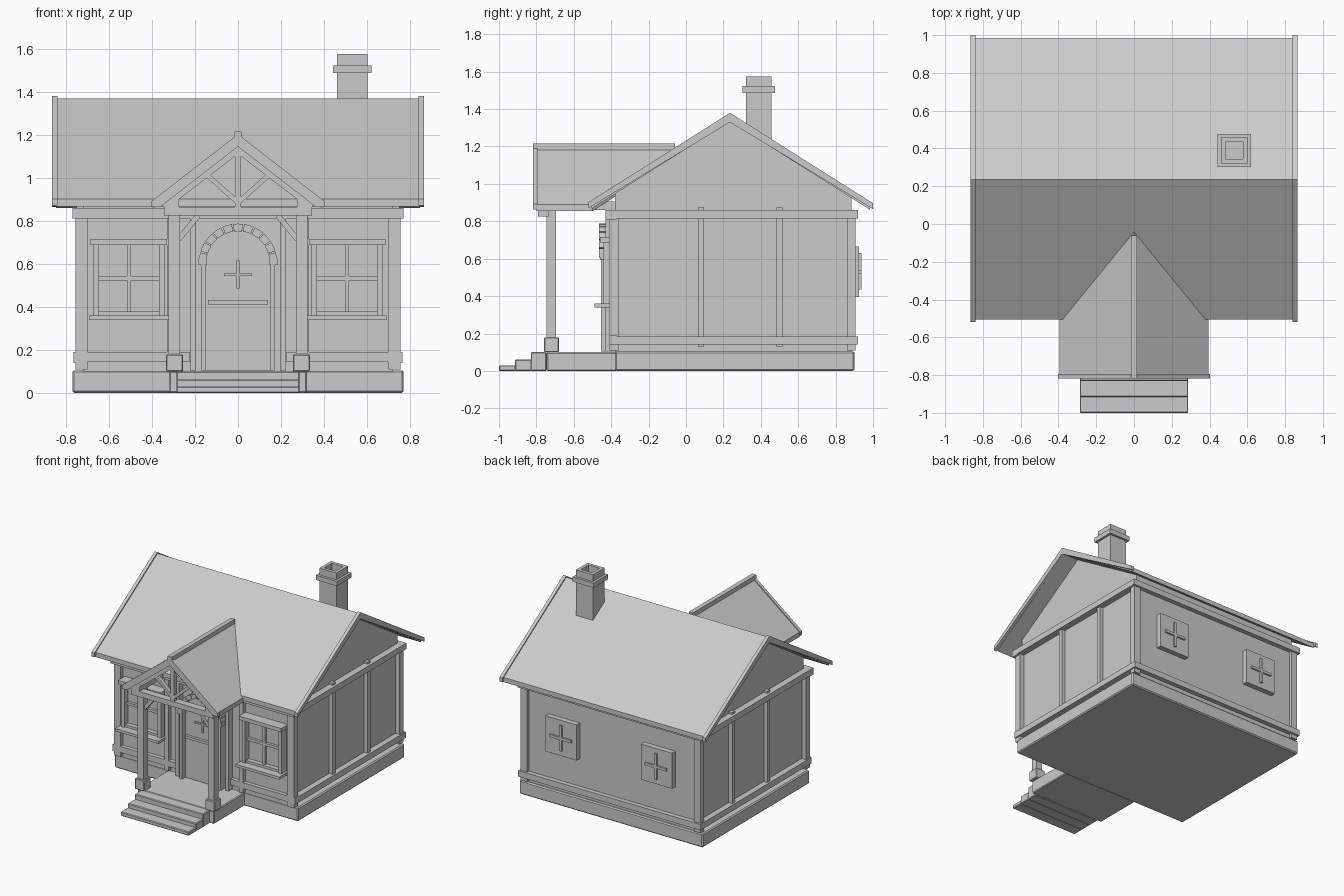
import bpy, bmesh, math
from mathutils import Vector

if "Cube" in bpy.data.objects:
    bpy.data.objects.remove(bpy.data.objects["Cube"])

grey = bpy.data.materials.new("plain grey")
grey.diffuse_color = (0.6, 0.6, 0.6, 1)
grey.use_nodes = True
grey.node_tree.nodes["Principled BSDF"].inputs["Base Color"].default_value = grey.diffuse_color


def solid(name, pts, vec, bevel=0):
    """Extrude a flat outline of 3D points along vec."""
    bm = bmesh.new()
    f = bm.faces.new([bm.verts.new(p) for p in pts])
    r = bmesh.ops.extrude_face_region(bm, geom=[f], use_keep_orig=True)
    moved = [g for g in r["geom"] if isinstance(g, bmesh.types.BMVert)]
    bmesh.ops.translate(bm, verts=moved, vec=Vector(vec))
    bmesh.ops.recalc_face_normals(bm, faces=bm.faces)
    me = bpy.data.meshes.new(name)
    bm.to_mesh(me)
    bm.free()
    me.materials.append(grey)
    ob = bpy.data.objects.new(name, me)
    bpy.context.collection.objects.link(ob)
    if bevel:
        m = ob.modifiers.new("bevel", "BEVEL")
        m.width, m.segments = bevel, 1
    return ob


def box(name, x0, x1, y0, y1, z0, z1, bevel=0):
    return solid(name, [(x0, y0, z0), (x1, y0, z0), (x1, y1, z0), (x0, y1, z0)],
                 (0, 0, z1 - z0), bevel)


def sbox(name, s, x0, x1, *rest, **kw):
    """Box mirrored to side s."""
    a, b = sorted((s * x0, s * x1))
    return box(name, a, b, *rest, **kw)


def front(name, pts, y0, y1):
    """Outline in x,z extruded in y."""
    return solid(name, [(x, y0, z) for x, z in pts], (0, y1 - y0, 0))


def side(name, pts, x0, x1):
    """Outline in y,z extruded in x."""
    return solid(name, [(x0, y, z) for y, z in pts], (x1 - x0, 0, 0))


def bar(name, p, q, w, y0, y1):
    """Sloping timber in the x,z plane."""
    p, q = Vector(p), Vector(q)
    d = (q - p).normalized()
    n = Vector((-d.y, d.x)) * w / 2
    return front(name, [p + n, q + n, q - n, p - n], y0, y1)


def arc(r, a0, a1, n, cz):
    return [(r * math.cos(a0 + (a1 - a0) * i / n), cz + r * math.sin(a0 + (a1 - a0) * i / n))
            for i in range(n + 1)]


# foundation, porch floor and steps
box("foundation", -0.77, 0.77, -0.38, 0.9, 0, 0.105, 0.008)
box("porch_floor", -0.32, 0.32, -0.745, -0.37, 0, 0.1, 0.006)
for y0, y1, h in ((-0.83, -0.745, 0.1), (-0.915, -0.825, 0.062), (-1.0, -0.91, 0.03)):
    box("step", -0.287, 0.287, y0, y1, 0, h, 0.005)

# walls with gables
RY, RZ, SL = 0.235, 1.37, 0.632
WF, WB = -0.38, 0.885


def roof_z(y):
    return RZ - SL * abs(y - RY)


side("walls", [(WF, 0.1), (WB, 0.1), (WB, roof_z(WB) - 0.035), (RY, RZ - 0.035),
               (WF, roof_z(WF) - 0.035)], -0.72, 0.72)

# main roof slabs and barge boards
for eave, tag in ((-0.505, "front"), (0.985, "back")):
    t = 0.035
    side("roof_" + tag, [(RY, RZ), (eave, roof_z(eave)), (eave, roof_z(eave) - t), (RY, RZ - t)],
         -0.845, 0.845)
    e = eave + math.copysign(0.015, eave)
    for s in (-1, 1):
        side("barge_board", [(RY, RZ + 0.01), (e, roof_z(e) + 0.01), (e, roof_z(e) - 0.022),
                             (RY, RZ - 0.04)], s * 0.84, s * 0.865)

# timber frame
for s in (-1, 1):
    sbox("corner_post_front", s, 0.7, 0.755, -0.41, -0.36, 0.11, 0.86)
    sbox("corner_post_back", s, 0.7, 0.755, 0.86, 0.905, 0.11, 0.86)
    sbox("side_top_beam", s, 0.7, 0.77, -0.43, 0.92, 0.815, 0.86)
    sbox("side_bottom_rail", s, 0.7, 0.765, -0.41, 0.92, 0.14, 0.185)
    for y in (0.08, 0.5):
        sbox("side_stud", s, 0.7, 0.75, y - 0.016, y + 0.016, 0.13, 0.875)
    sbox("front_bottom_rail", s, 0.225, 0.765, -0.41, -0.37, 0.145, 0.19)
    sbox("front_stud", s, 0.295, 0.33, -0.41, -0.37, 0.11, 0.83)
box("front_top_beam", -0.77, 0.77, -0.43, -0.37, 0.81, 0.86)
box("back_top_beam", -0.77, 0.77, 0.87, 0.92, 0.815, 0.86)
box("back_bottom_rail", -0.765, 0.765, 0.87, 0.92, 0.14, 0.185)

for s in (-1, 1):
    # front windows
    c = 0.507
    sbox("window_pane", s, c - 0.15, c + 0.15, -0.395, -0.37, 0.36, 0.69)
    for d in (-1, 1):
        x = c + d * 0.153
        sbox("window_jamb", s, x - 0.014, x + 0.014, -0.44, -0.37, 0.355, 0.69)
    sbox("window_bottom_frame", s, c - 0.145, c + 0.145, -0.43, -0.37, 0.355, 0.378)
    sbox("window_header", s, c - 0.178, c + 0.178, -0.46, -0.37, 0.687, 0.715)
    sbox("window_sill", s, c - 0.183, c + 0.183, -0.49, -0.37, 0.34, 0.36)
    sbox("window_mullion", s, c - 0.01, c + 0.01, -0.415, -0.37, 0.375, 0.69)
    sbox("window_crossbar", s, c - 0.145, c + 0.145, -0.415, -0.37, 0.523, 0.543)
    # back windows
    c = 0.4
    sbox("back_window", s, c - 0.13, c + 0.13, 0.87, 0.925, 0.395, 0.665)
    sbox("back_window_mullion", s, c - 0.01, c + 0.01, 0.92, 0.938, 0.435, 0.63)
    sbox("back_window_crossbar", s, c - 0.09, c + 0.09, 0.92, 0.938, 0.52, 0.54)

# door with arched stone surround
CZ = 0.605
front("door", [(-0.155, 0.105), (0.155, 0.105)] + arc(0.155, 0, math.pi, 16, CZ), -0.415, -0.37)
box("door_rail", -0.14, 0.14, -0.435, -0.4, 0.412, 0.432)
front("door_window", arc(0.065, 0, math.tau * 15 / 16, 15, 0.55), -0.42, -0.41)
box("door_window_mullion", -0.006, 0.006, -0.43, -0.41, 0.485, 0.615)
box("door_window_crossbar", -0.065, 0.065, -0.43, -0.41, 0.544, 0.556)
N = 11
for i in range(N):
    a0, a1 = math.pi * (i + 0.06) / N, math.pi * (i + 0.94) / N
    front("arch_stone", arc(0.147, a0, a1, 2, CZ) + arc(0.182, a1, a0, 2, CZ), -0.465, -0.37)
for s in (-1, 1):
    sbox("door_jamb", s, 0.152, 0.172, -0.455, -0.37, 0.105, 0.61)
    sbox("arch_impost", s, 0.147, 0.184, -0.46, -0.37, 0.595, 0.625)
    sbox("door_pilaster", s, 0.195, 0.222, -0.43, -0.37, 0.105, 0.815)

# porch posts, braces and beams
for s in (-1, 1):
    sbox("porch_post_base", s, 0.255, 0.335, -0.76, -0.68, 0.1, 0.18, bevel=0.005)
    sbox("porch_post", s, 0.27, 0.322, -0.745, -0.695, 0.17, 0.86)
    bar("porch_brace", (s * 0.275, 0.715), (s * 0.185, 0.825), 0.025, -0.735, -0.705)
    sbox("porch_side_beam", s, 0.275, 0.32, -0.79, -0.38, 0.86, 0.905)
box("porch_tie_beam", -0.345, 0.345, -0.79, -0.735, 0.825, 0.865)

# porch roof, meeting the main roof along two valleys
PZ, PS = 1.195, 0.775
for s in (-1, 1):
    ez = PZ - PS * 0.395
    solid("porch_roof", [(0, -0.8, PZ), (s * 0.395, -0.8, ez), (s * 0.395, -0.5, ez),
                         (0, -0.03, PZ)], (0, 0, -0.035))
    front("porch_barge_board", [(0, PZ + 0.008), (s * 0.402, PZ + 0.008 - PS * 0.402),
                                (s * 0.402, PZ - 0.02 - PS * 0.402),
                                (s * 0.36, PZ - 0.05 - PS * 0.36), (0, PZ - 0.05)],
          -0.818, -0.795)
    # open gable truss
    bar("truss_rafter", (0, 1.13), (s * 0.345, 0.865), 0.03, -0.79, -0.75)
    bar("truss_strut", (0, 0.885), (s * 0.14, 1.01), 0.022, -0.785, -0.755)
box("truss_king_post", -0.014, 0.014, -0.787, -0.753, 0.86, 1.15)
box("porch_ridge", -0.017, 0.017, -0.818, -0.06, 1.165, 1.215)

# hollow chimney with collar
X0, X1, Y0, Y1 = 0.46, 0.602, 0.32, 0.458
W = 0.024


def chimney_ring(name, g, z0, z1):
    box(name, X0 - g, X0 + W, Y0 - g, Y1 + g, z0, z1)
    box(name, X1 - W, X1 + g, Y0 - g, Y1 + g, z0, z1)
    box(name, X0 + W, X1 - W, Y0 - g, Y0 + W, z0, z1)
    box(name, X0 + W, X1 - W, Y1 - W, Y1 + g, z0, z1)


box("chimney_stack", X0, X1, Y0, Y1, 1.15, 1.5)
chimney_ring("chimney_collar", 0.018, 1.487, 1.523)
chimney_ring("chimney_top", 0, 1.52, 1.575)
